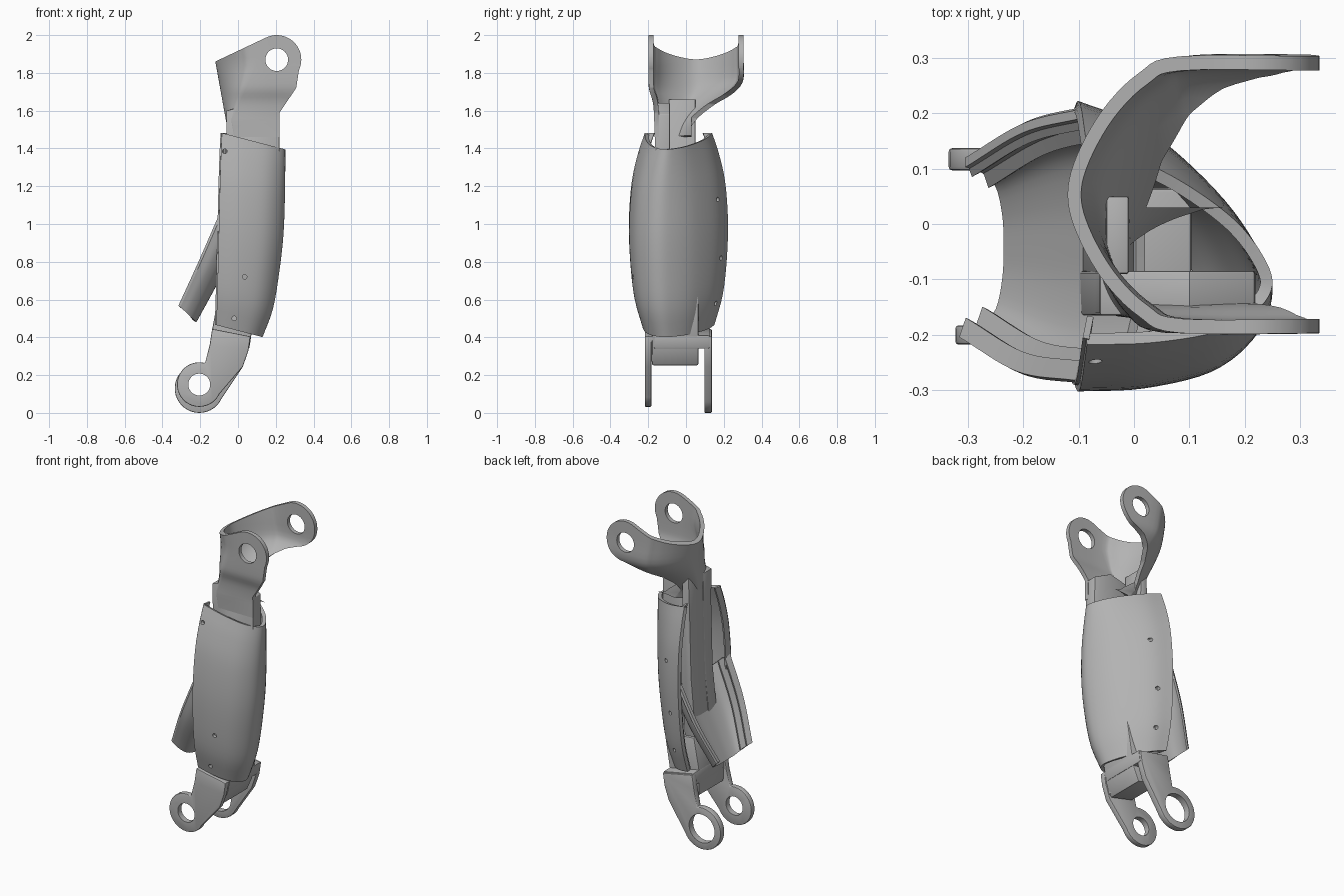
import bpy, bmesh, math
from mathutils import Vector, Matrix

cube = bpy.data.objects.get("Cube")
if cube:
    bpy.data.objects.remove(cube, do_unlink=True)

grey = bpy.data.materials.new("plain grey")
grey.use_nodes = True
GREY = (0.45, 0.45, 0.45, 1)
grey.diffuse_color = GREY
grey.node_tree.nodes["Principled BSDF"].inputs["Base Color"].default_value = GREY


def activate(ob):
    bpy.ops.object.select_all(action='DESELECT')
    ob.select_set(True)
    bpy.context.view_layer.objects.active = ob


def apply_modifier(ob, kind, **settings):
    mod = ob.modifiers.new(kind, kind)
    for key, value in settings.items():
        setattr(mod, key, value)
    activate(ob)
    bpy.ops.object.modifier_apply(modifier=mod.name)


def finish(ob, angle=35):
    activate(ob)
    bpy.ops.object.shade_smooth_by_angle(angle=math.radians(angle))


def make(name, bm):
    me = bpy.data.meshes.new(name)
    bm.to_mesh(me)
    bm.free()
    me.materials.append(grey)
    ob = bpy.data.objects.new(name, me)
    bpy.context.collection.objects.link(ob)
    return ob


def curve(points, steps):
    """Smooth curve through the given points."""
    pts = [Vector(p) for p in points]
    out = []
    for i in range(len(pts) - 1):
        b, c = pts[i], pts[i + 1]
        a = pts[i - 1] if i else b * 2 - c
        d = pts[i + 2] if i + 2 < len(pts) else c * 2 - b
        for k in range(steps):
            t = k / steps
            out.append((b * 2 + (c - a) * t + (a * 2 - b * 5 + c * 4 - d) * t * t
                        + (b * 3 - a - c * 3 + d) * t ** 3) * 0.5)
    return out + [pts[-1]]


def loft(name, rings, thickness):
    """Skin a row of open sections and give the skin a wall thickness."""
    bm = bmesh.new()
    grid = [[bm.verts.new(p) for p in ring] for ring in rings]
    for low, high in zip(grid, grid[1:]):
        for j in range(len(low) - 1):
            bm.faces.new((low[j], low[j + 1], high[j + 1], high[j]))
    ob = make(name, bm)
    apply_modifier(ob, 'SOLIDIFY', thickness=thickness, offset=-1)
    return ob


def prism(name, profile, y0, y1, bevel=0.0):
    """Extrude an x-z outline along y."""
    bm = bmesh.new()
    face = bm.faces.new([bm.verts.new((x, y0, z)) for x, z in profile])
    ext = bmesh.ops.extrude_face_region(bm, geom=[face])
    verts = [v for v in ext["geom"] if isinstance(v, bmesh.types.BMVert)]
    bmesh.ops.translate(bm, verts=verts, vec=(0, y1 - y0, 0))
    bmesh.ops.recalc_face_normals(bm, faces=bm.faces)
    ob = make(name, bm)
    if bevel:
        apply_modifier(ob, 'BEVEL', width=bevel, segments=2, limit_method='ANGLE',
                       angle_limit=math.radians(50))
    return ob


def combine(ob, cutter, operation='DIFFERENCE'):
    apply_modifier(ob, 'BOOLEAN', operation=operation, object=cutter, solver='EXACT')
    bpy.data.objects.remove(cutter, do_unlink=True)


def drill(ob, x, z, r, y0=-0.5, y1=0.5):
    bm = bmesh.new()
    turn = Matrix.Translation((x, (y0 + y1) / 2, z)) @ Matrix.Rotation(math.pi / 2, 4, 'X')
    bmesh.ops.create_cone(bm, cap_ends=True, segments=32, radius1=r, radius2=r,
                          depth=y1 - y0, matrix=turn)
    combine(ob, make("hole_cutter", bm))


def arc(cx, cz, r, start, end, n=28):
    angles = [math.radians(start + (end - start) * k / n) for k in range(n + 1)]
    return [(cx + r * math.cos(a), cz + r * math.sin(a)) for a in angles]


# Forearm shell: wrapped round the +x side, open at the -x side
SECTION = [(0, -1), (.35, -.98), (.7, -.87), (.91, -.66), (1, -.4), (.95, -.1),
           (.8, .26), (.55, .61), (.3, .85), (0, 1)]
# height, half width, least x; then the greatest x on its own
LEVELS = [(.435, .19, -.115), (.6, .235, -.11), (.8, .257, -.105), (1.0, .262, -.1),
          (1.2, .247, -.095), (1.35, .214, -.09), (1.46, .178, -.085)]
REACH = [.13, .185, .218, .24, .248, .25, .25]
section = curve(SECTION, 5)
rings = []
for (z, half, x0), reach in zip(curve(LEVELS, 4), curve([(r, 0) for r in REACH], 4)):
    ring = []
    for u, v in section:
        x = x0 + (reach[0] - x0) * u
        ring.append(Vector((x, -.04 + half * v, z - .26 * x)))
    rings.append(ring)
shell = loft("forearm_shell", rings, 0.022)
for x, z in ((-.07, 1.385), (.035, .72), (-.02, .5)):
    drill(shell, x, z, .012, -.5, -.1)
for x, z in ((.02, 1.13), (-.02, .82), (-.03, .58)):
    drill(shell, x, z, .012, .08, .4)
finish(shell)

# Flanges along the open edges of the shell
for name, end, side in (("front", 0, 1), ("back", -1, -1)):
    strip = [[r[end] + Vector((.004, side * .01, 0)), r[end] + Vector((.012, side * .05, 0))]
             for r in rings]
    finish(loft(name + "_shell_flange", strip, 0.012))

# Flared rear panel: a trough leaning out at the -x side
# front edge, middle and back edge of each section, from the bottom up
TROUGH = [((-.305, -.21, .56), (-.22, -.04, .48), (-.305, .12, .56)),
          ((-.2, -.272, .79), (-.1, -.04, .7), (-.2, .182, .79)),
          ((-.095, -.288, 1.03), (.02, -.04, .93), (-.095, .208, 1.03))]
BEND = [(-1, 0), (-.93, .4), (-.72, .8), (-.36, .97), (0, 1),
        (.36, .97), (.72, .8), (.93, .4), (1, 0)]
bend = curve(BEND, 4)
front_edge, middle, back_edge = [curve([row[k] for row in TROUGH], 8) for k in range(3)]
rings = []
for f, m, b in zip(front_edge, middle, back_edge):
    ring = []
    for w, d in bend:
        edge = f if w < 0 else b
        ring.append(Vector((edge.x + (m.x - edge.x) * d, m.y + (edge.y - m.y) * abs(w),
                            edge.z + (m.z - edge.z) * d)))
    rings.append(ring)
finish(loft("rear_panel", rings, 0.018))

# Stepped rails along both rims of the rear panel
for name, rim, side in (("front", front_edge, 1), ("back", back_edge, -1)):
    for step, (dx, dy) in enumerate(((0, 0), (.03, .02))):
        strip = [[p + Vector((dx, side * dy, -dx * .8)),
                  p + Vector((dx + .012, side * (dy + .035), -dx * .8 - .01))] for p in rim]
        finish(loft(f"{name}_rail_{step + 1}", strip, 0.014))

# Upper yoke: U-shaped wall narrowing downwards, squarer towards the column
HALF_U = [(.5, 1), (.22, 1), (.14, .88), (.07, .62), (.018, .28), (0, 0)]
u_path = curve(HALF_U + [(d, -v) for d, v in HALF_U[-2::-1]], 5)
rings = []
for z, y0, y1 in curve([(1.46, -.167, .055), (1.52, -.167, .075), (1.58, -.168, .12),
                        (1.65, -.175, .2), (1.71, -.193, .27), (1.77, -.197, .303),
                        (1.88, -.197, .303), (2.02, -.197, .303)], 3):
    back = -.12 + (1.86 - z) * .18
    square = min(1, max(.15, (z - 1.5) / .35))
    rings.append([Vector((back + (d * square if v < 0 and d < .22 else d),
                          (y0 + y1) / 2 + (y1 - y0) / 2 * v, z)) for d, v in u_path])
yoke = loft("upper_yoke", rings, 0.026)
# Trim both arms to the outline, then sweep the back arm's lower edge inwards
outline = arc(.205, 1.87, .13, 116, -25) + [(.308, 1.72), (.22, 1.59), (.22, 1.3),
                                          (-.3, 1.3), (-.3, 1.775)]
combine(yoke, prism("outline_cutter", outline, -.5, .5), 'INTERSECT')
sweep = arc(.205, 1.87, .13, -10, -80) + [(.16, 1.72), (.1, 1.685), (.05, 1.635), (.02, 1.56),
                                        (.0, 1.4), (.5, 1.4), (.5, 1.85)]
combine(yoke, prism("back_arm_cutter", sweep, .03, .5))
drill(yoke, .205, 1.87, .06)
finish(yoke)

# Column running down inside the shell
finish(prism("column_front", [(-.062, 1.6), (.1, 1.64), (.218, 1.58), (.22, 1.3), (.16, .9),
                              (.06, .4), (-.13, .44), (-.07, 1.0), (-.06, 1.4)],
             -.165, -.085, .004))
finish(prism("column_back", [(-.05, 1.66), (-.01, 1.66), (.0, 1.0), (-.04, .42),
                             (-.12, .44), (-.07, 1.0), (-.06, 1.4)], -.09, .05, .004))

# Lower yoke: bridge block and two arms with round eyes
NECK = [(.026, .245), (.055, .33), (.066, .405), (-.137, .445), (-.15, .36)]
finish(prism("wrist_block", [(-.135, .29), (.02, .25), (.055, .33), (.072, .42),
                             (.105, .62), (-.1, .64), (-.137, .44)], -.18, .065, .008))
finish(prism("wrist_bridge", [(-.14, .37), (.06, .34), (.07, .41), (-.137, .45)],
             -.17, .125, .006))
for name, cx, cz, r, hole, y0, y1 in (("front", -.205, .15, .118, .058, -.218, -.183),
                                      ("back", -.205, .13, .13, .088, .097, .137)):
    arm = prism(name + "_wrist_arm", arc(cx, cz, r, 75, 335) + NECK, y0, y1, .006)
    drill(arm, cx, cz, hole)
    finish(arm)
# Web tying the front arm to the block
finish(prism("front_arm_web", [(-.13, .32), (.03, .27), (.066, .405), (-.137, .44)],
             -.2, -.16, .004))
